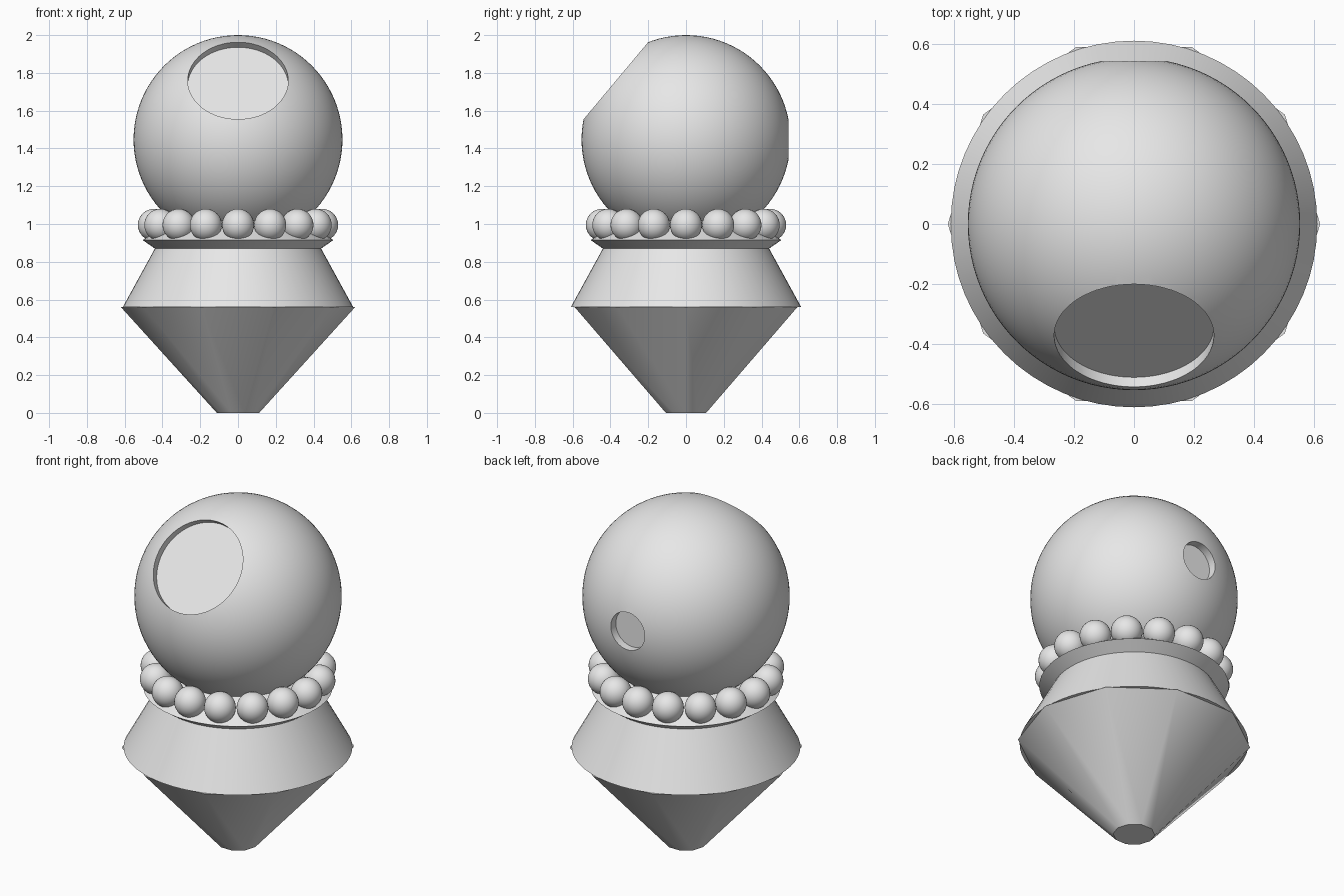
import bpy
import math
from mathutils import Matrix, Vector

cube = bpy.data.objects.get("Cube")
if cube:
    bpy.data.objects.remove(cube, do_unlink=True)

grey = bpy.data.materials.new("plain_grey")
grey.use_nodes = True
grey.diffuse_color = (0.8, 0.8, 0.8, 1)
grey.node_tree.nodes["Principled BSDF"].inputs["Base Color"].default_value = (0.8, 0.8, 0.8, 1)


def finish(name, angle=30):
    obj = bpy.context.object
    obj.name = name
    obj.data.materials.clear()
    obj.data.materials.append(grey)
    bpy.ops.object.shade_smooth_by_angle(angle=math.radians(angle))
    return obj


def frustum(name, sides, r_low, r_high, z_low, z_high):
    # Starts with a corner on the x axis
    bpy.ops.mesh.primitive_cone_add(
        vertices=sides, radius1=r_low, radius2=r_high, depth=z_high - z_low,
        location=(0, 0, (z_low + z_high) / 2), rotation=(0, 0, math.pi / 2))
    return finish(name)


def recess(target, direction, radius, floor):
    # Round flat-bottomed pocket, its floor at a distance from the ball centre
    axis = Vector(direction).normalized()
    bpy.ops.mesh.primitive_cylinder_add(vertices=64, radius=radius, depth=0.4)
    cutter = bpy.context.object
    cutter.hide_render = True
    turn = axis.to_track_quat('Z', 'Y').to_matrix().to_4x4()
    cutter.matrix_world = Matrix.Translation(target.location + axis * (floor + 0.2)) @ turn
    mod = target.modifiers.new("recess", 'BOOLEAN')
    mod.operation = 'DIFFERENCE'
    mod.solver = 'EXACT'
    mod.object = cutter
    bpy.context.view_layer.objects.active = target
    bpy.ops.object.modifier_apply(modifier=mod.name)
    bpy.data.objects.remove(cutter, do_unlink=True)


# Faceted point, collar and flared dish
frustum("tapered_base", 10, 0.112, 0.62, 0, 0.56)
frustum("collar", 64, 0.61, 0.44, 0.56, 0.87)
frustum("dish", 64, 0.44, 0.505, 0.87, 0.915)
frustum("dish_top", 64, 0.505, 0.34, 0.915, 1.02)

# Ball with a large tilted front recess and a small back recess
bpy.ops.mesh.primitive_uv_sphere_add(segments=96, ring_count=48, radius=0.553,
                                     location=(0, 0, 1.447))
ball = bpy.context.object
tilt = math.radians(40)
recess(ball, (0, -math.cos(tilt), math.sin(tilt)), 0.266, 0.443)
recess(ball, (0, 1, 0), 0.11, 0.495)
bpy.ops.object.select_all(action='DESELECT')
ball.select_set(True)
bpy.context.view_layer.objects.active = ball
finish("ball")

# Ring of beads
BEADS = 16
for i in range(BEADS):
    a = math.tau * i / BEADS
    bpy.ops.mesh.primitive_uv_sphere_add(
        segments=32, ring_count=16, radius=0.085,
        location=(0.445 * math.cos(a), 0.445 * math.sin(a), 0.995))
    finish(f"bead_{i + 1}")
